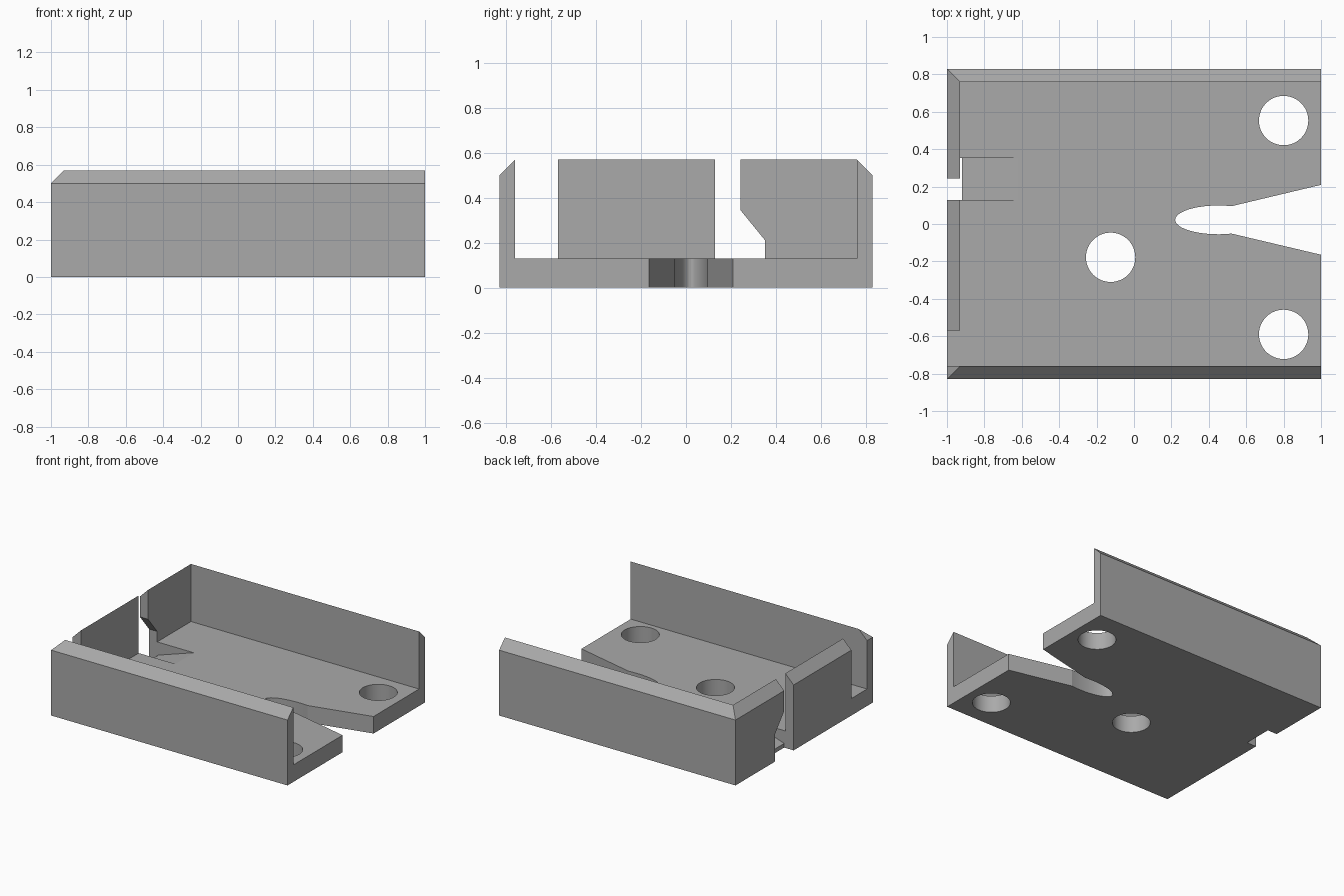
import bpy
import math

cube = bpy.data.objects.get("Cube")
if cube:
    bpy.data.objects.remove(cube, do_unlink=True)

grey = bpy.data.materials.new("plain grey")
grey.use_nodes = True
colour = (0.4, 0.4, 0.4, 1)
grey.diffuse_color = colour
grey.node_tree.nodes["Principled BSDF"].inputs["Base Color"].default_value = colour


def solid(name, lower, upper):
    """Closed solid joining two matching rings of points."""
    n = len(lower)
    faces = [list(range(n))[::-1], list(range(n, 2 * n))]
    faces += [(i, (i + 1) % n, n + (i + 1) % n, n + i) for i in range(n)]
    mesh = bpy.data.meshes.new(name)
    mesh.from_pydata(lower + upper, [], faces)
    mesh.materials.append(grey)
    obj = bpy.data.objects.new(name, mesh)
    bpy.context.collection.objects.link(obj)
    bpy.context.view_layer.objects.active = obj
    bpy.ops.object.select_all(action="DESELECT")
    obj.select_set(True)
    bpy.ops.object.mode_set(mode="EDIT")
    bpy.ops.mesh.select_all(action="SELECT")
    bpy.ops.mesh.normals_make_consistent(inside=False)
    bpy.ops.object.mode_set(mode="OBJECT")
    return obj


def plan(name, pts, z0, z1):
    return solid(name, [(x, y, z0) for x, y in pts], [(x, y, z1) for x, y in pts])


def cut(body, cutter):
    mod = body.modifiers.new(cutter.name, "BOOLEAN")
    mod.operation = "DIFFERENCE"
    mod.solver = "EXACT"
    mod.object = cutter
    bpy.context.view_layer.objects.active = body
    bpy.ops.object.modifier_apply(modifier=mod.name)
    bpy.data.objects.remove(cutter, do_unlink=True)


def arc(cx, cy, rx, ry, start, end, n):
    angles = [math.radians(start + (end - start) * i / n) for i in range(n + 1)]
    return [(cx + rx * math.cos(a), cy + ry * math.sin(a)) for a in angles]


W, FLOOR, SHOULDER, WALL = 0.83, 0.13, 0.5, 0.07

# Outer block, bevelled above the shoulder on three sides
def ring(inset, z):
    return [(-1 + inset, -W + inset, z), (1, -W + inset, z),
            (1, W - inset, z), (-1 + inset, W - inset, z)]


body = plan("tray_body", [p[:2] for p in ring(0, 0)], 0, SHOULDER)
bevel_cap = solid("bevel_cap", ring(0, SHOULDER), ring(0.12, SHOULDER + 0.12))
join = body.modifiers.new("join", "BOOLEAN")
join.operation, join.solver, join.object = "UNION", "EXACT", bevel_cap
bpy.context.view_layer.objects.active = body
bpy.ops.object.modifier_apply(modifier=join.name)
bpy.data.objects.remove(bevel_cap, do_unlink=True)

# Cavity, open at one end and beside the front wall at the other
inner = W - WALL
xw = -1 + WALL
cut(body, plan("cavity", [(xw, inner), (1.1, inner), (1.1, -inner),
                          (-1.1, -inner), (-1.1, -0.57), (xw, -0.57)], FLOOR, 1))

# Gap through the end wall with an undercut side
gap = [(0.128, -0.1), (0.352, -0.1), (0.352, 0.21), (0.242, 0.345),
       (0.242, 0.8), (0.128, 0.8)]
cut(body, solid("gap", [(-1.1, y, z) for y, z in gap], [(-0.92, y, z) for y, z in gap]))

# Ramp sinking into the floor towards the gap
ramp = [(-0.925, 0.03), (-0.62, FLOOR), (-0.62, 0.2), (-0.925, 0.2)]
cut(body, solid("ramp", [(x, 0.128, z) for x, z in ramp], [(x, 0.352, z) for x, z in ramp]))

# Flared slot with a rounded inner end
slot = arc(0.45, 0.022, 0.23, 0.077, 72, 288, 28)
cut(body, plan("slot", slot + [(1.1, -0.188), (1.1, 0.233)], -0.1, 0.3))

# Screw holes
for x, y in ((-0.125, -0.178), (0.8, 0.553), (0.8, -0.59)):
    cut(body, plan("hole", arc(x, y, 0.132, 0.132, 0, 352.5, 47), -0.1, 0.3))

bpy.ops.object.select_all(action="DESELECT")
body.select_set(True)
bpy.context.view_layer.objects.active = body
bpy.ops.object.shade_smooth_by_angle(angle=math.radians(15))
